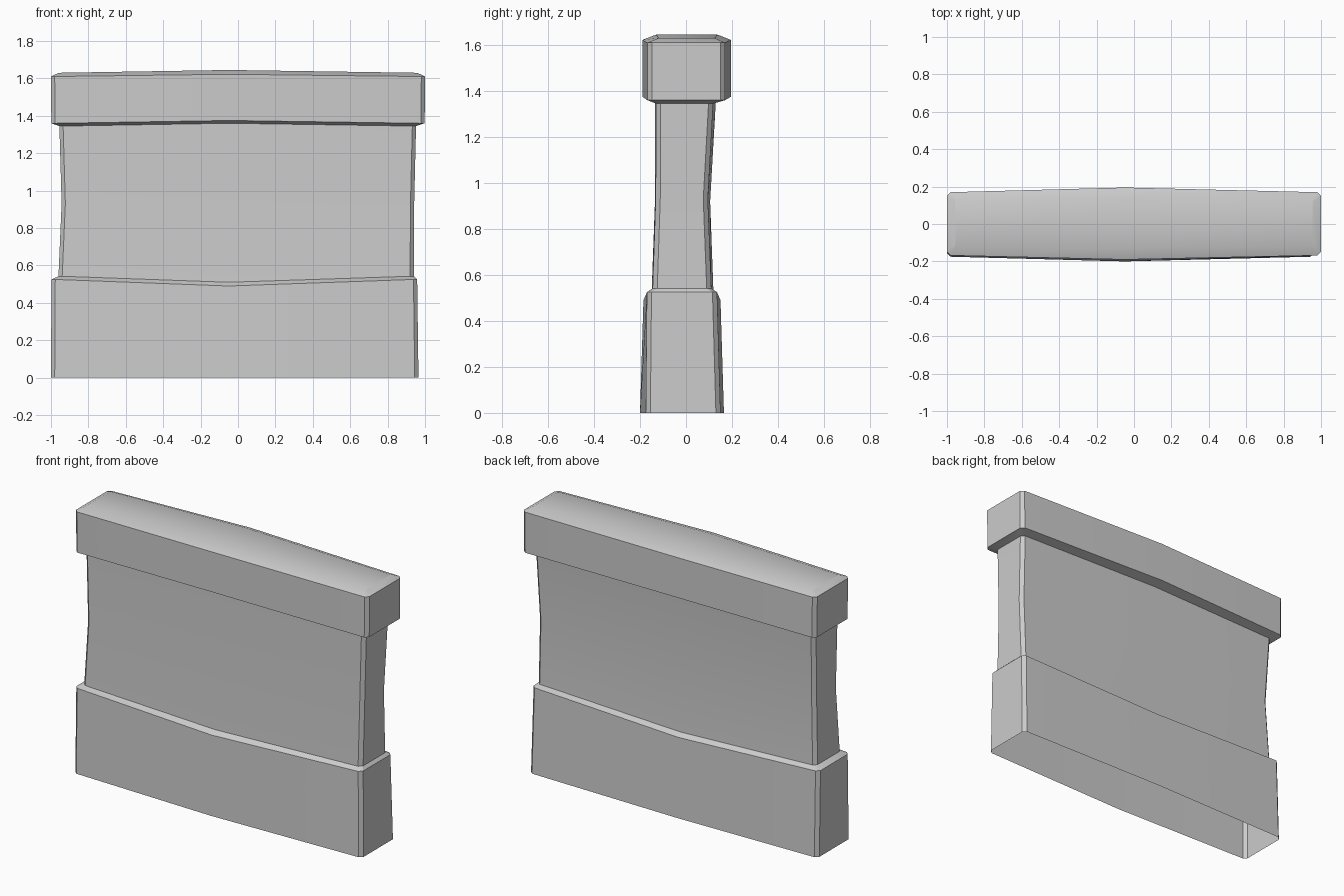
import bpy
import bmesh
import math

cube = bpy.data.objects.get("Cube")
if cube:
    bpy.data.objects.remove(cube, do_unlink=True)

# One stone colour
stone = bpy.data.materials.new("stone_grey")
stone.use_nodes = True
colour = (0.6, 0.6, 0.6, 1)
stone.diffuse_color = colour
bsdf = next(n for n in stone.node_tree.nodes if n.type == 'BSDF_PRINCIPLED')
bsdf.inputs["Base Color"].default_value = colour
bsdf.inputs["Roughness"].default_value = 0.8


def ring(bm, x, front, back, z, cut=0.02, mid=-0.05):
    """Outline with cut corners; front, back and z are (end, middle) pairs."""
    (x0, x1), (fe, fm), (be, bmid), (ze, zm) = x, front, back, z
    points = [
        (x0 + cut, fe, ze), (mid, fm, zm), (x1 - cut, fe, ze),
        (x1, fe + cut, ze), (x1, be - cut, ze),
        (x1 - cut, be, ze), (mid, bmid, zm), (x0 + cut, be, ze),
        (x0, be - cut, ze), (x0, fe + cut, ze)]
    return [bm.verts.new(p) for p in points]


def build(name, sections, capped=False):
    """Join the outlines into a shell, open at the bottom."""
    bm = bmesh.new()
    rings = [ring(bm, *s) for s in sections]
    for low, high in zip(rings, rings[1:]):
        for i in range(len(low)):
            j = (i + 1) % len(low)
            bm.faces.new((low[i], low[j], high[j], high[i]))
    if capped:
        top = rings[-1]
        for quad in ((9, 0, 7, 8), (0, 1, 6, 7), (1, 2, 5, 6), (2, 3, 4, 5)):
            bm.faces.new([top[i] for i in quad])
    mesh = bpy.data.meshes.new(name)
    bm.to_mesh(mesh)
    bm.free()
    mesh.materials.append(stone)
    obj = bpy.data.objects.new(name, mesh)
    bpy.context.collection.objects.link(obj)
    bpy.ops.object.select_all(action='DESELECT')
    obj.select_set(True)
    bpy.context.view_layer.objects.active = obj
    bpy.ops.object.shade_smooth_by_angle(angle=math.radians(25))
    return obj


# Outlines shared where two parts meet
shoulder = ((-0.96, 0.94), (-0.145, -0.15), (0.11, 0.12), (0.542, 0.51))
neck = ((-0.955, 0.952), (-0.13, -0.135), (0.118, 0.13), (1.345, 1.36))

# Flared base with a sloping shoulder
build("wall_base", [
    ((-1.0, 0.965), (-0.175, -0.2), (0.15, 0.165), (0, 0)),
    ((-0.997, 0.958), (-0.17, -0.185), (0.135, 0.15), (0.525, 0.49)),
    shoulder])

# Slightly waisted panel
build("wall_panel", [
    shoulder,
    ((-0.943, 0.942), (-0.132, -0.135), (0.095, 0.105), (0.93, 0.92)),
    neck])

# Coping stone with bevelled edges
build("wall_cap", [
    neck,
    ((-0.998, 0.998), (-0.168, -0.19), (0.17, 0.195), (1.36, 1.375)),
    ((-1.0, 1.0), (-0.168, -0.19), (0.17, 0.195), (1.61, 1.622)),
    ((-0.958, 0.958), (-0.12, -0.13), (0.125, 0.137), (1.63, 1.645), 0.005)],
    capped=True)
